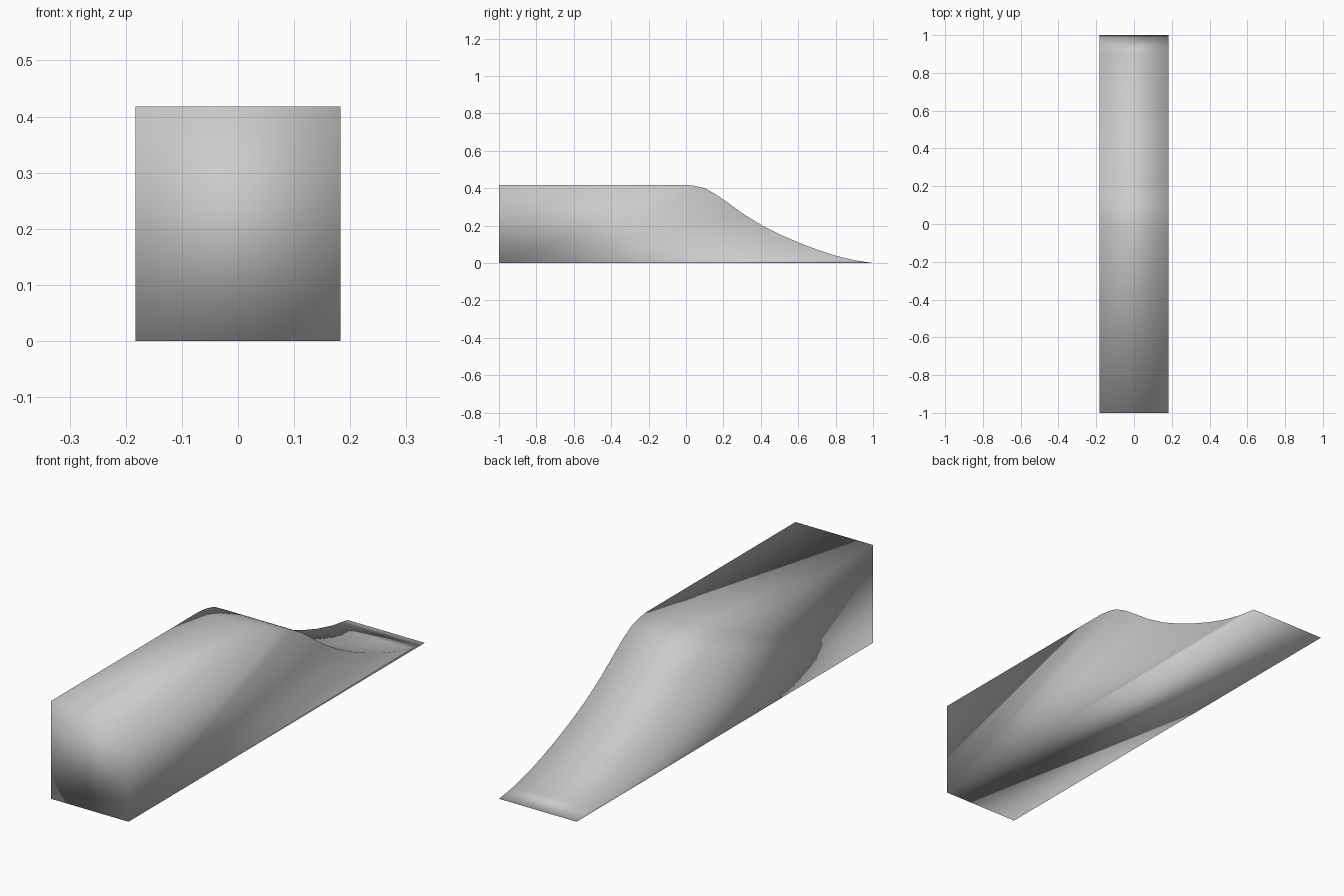
import bpy, bmesh

if "Cube" in bpy.data.objects:
    bpy.data.objects.remove(bpy.data.objects["Cube"])

HALF_WIDTH = 0.183

# Side profile (y, z): flat deck, rounded lip, concave run-out to the ground
profile = [(-1, 0), (-1, 0.418), (0, 0.418), (0.05, 0.412), (0.1, 0.4),
           (0.16, 0.367), (0.22, 0.325), (0.31, 0.26), (0.41, 0.199),
           (0.51, 0.149), (0.61, 0.106), (0.71, 0.068), (0.8, 0.039),
           (0.9, 0.015), (1, 0)]

# Extrude the profile across the width into a closed wedge
bm = bmesh.new()
side = bm.faces.new([bm.verts.new((-HALF_WIDTH, y, z)) for y, z in profile])
ext = bmesh.ops.extrude_face_region(bm, geom=[side], use_keep_orig=True)
moved = [v for v in ext["geom"] if isinstance(v, bmesh.types.BMVert)]
bmesh.ops.translate(bm, verts=moved, vec=(2 * HALF_WIDTH, 0, 0))
bmesh.ops.recalc_face_normals(bm, faces=bm.faces)

# Smooth shading over the whole ramp, including its corners
for face in bm.faces:
    face.smooth = True

mesh = bpy.data.meshes.new("ramp")
bm.to_mesh(mesh)
bm.free()
ramp = bpy.data.objects.new("ramp", mesh)
bpy.context.collection.objects.link(ramp)
